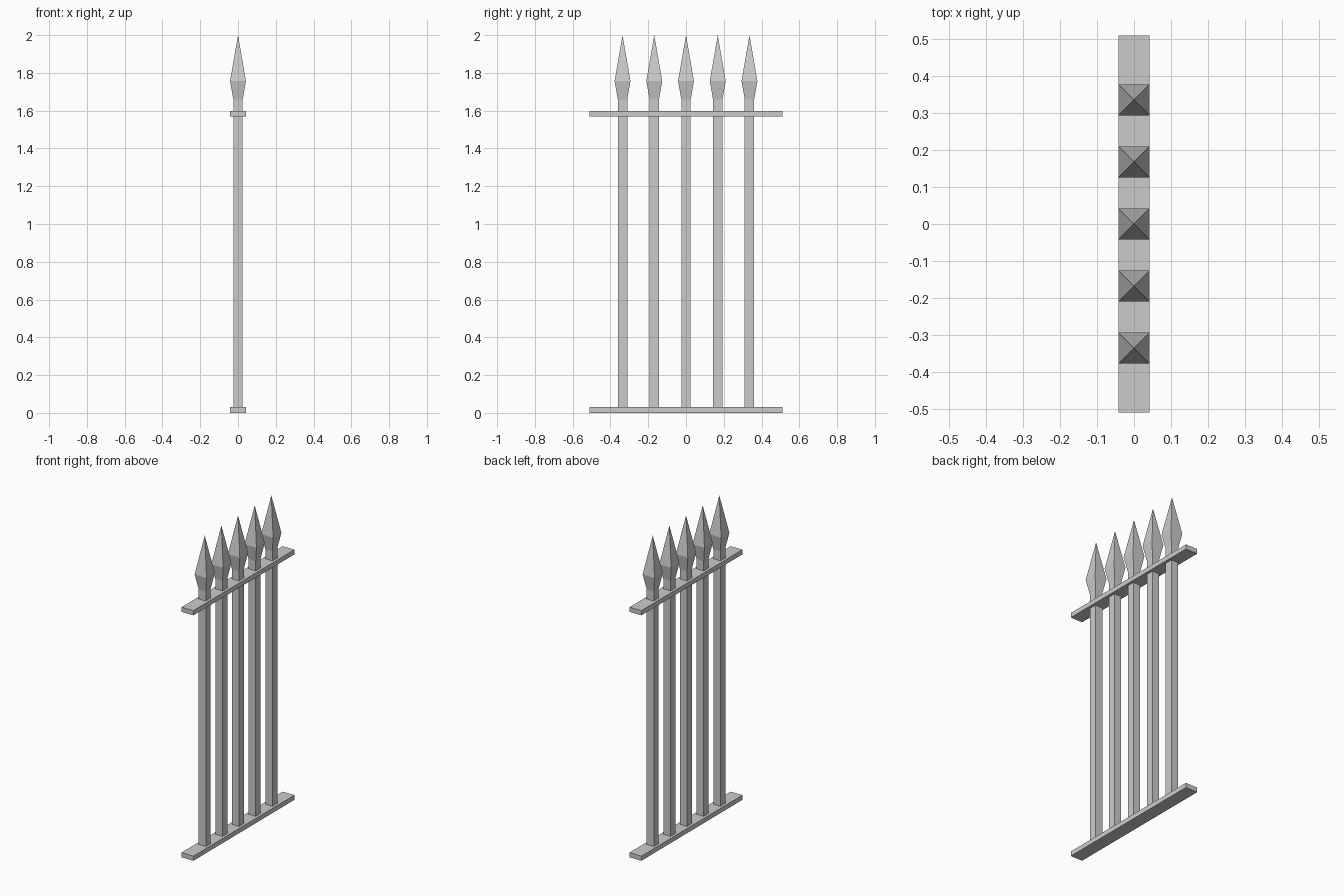
import bpy
import bmesh

cube = bpy.data.objects.get("Cube")
if cube:
    bpy.data.objects.remove(cube, do_unlink=True)

GREY = (0.6, 0.6, 0.6, 1.0)
iron = bpy.data.materials.new("grey_iron")
iron.use_nodes = True
iron.diffuse_color = GREY
iron.node_tree.nodes["Principled BSDF"].inputs["Base Color"].default_value = GREY


def square_loft(name, y, sections):
    """Solid through centred rectangles given as (z, half x, half y)."""
    bm = bmesh.new()
    rings = []
    for z, hx, hy in sections:
        if hx == 0:
            rings.append([bm.verts.new((0, 0, z))])
        else:
            rings.append([bm.verts.new((sx * hx, sy * hy, z))
                          for sx, sy in ((-1, -1), (1, -1), (1, 1), (-1, 1))])
    for low, high in zip(rings, rings[1:]):
        for i in range(4):
            j = (i + 1) % 4
            top = high if len(high) == 1 else [high[j], high[i]]
            bm.faces.new([low[i], low[j]] + top)
    bm.faces.new(rings[0][::-1])
    if len(rings[-1]) == 4:
        bm.faces.new(rings[-1])
    mesh = bpy.data.meshes.new(name)
    bm.to_mesh(mesh)
    bm.free()
    mesh.materials.append(iron)
    obj = bpy.data.objects.new(name, mesh)
    obj.location.y = y
    bpy.context.collection.objects.link(obj)
    return obj


BAR = 0.025
WIDE = 0.042
SPACING = 0.168

# Flat rails
for name, z in (("bottom_rail", 0.0), ("top_rail", 1.568)):
    square_loft(name, 0, [(z, WIDE, 0.51), (z + 0.03, WIDE, 0.51)])

# Square bars, each with a spearhead
for n in range(5):
    y = (n - 2) * SPACING
    square_loft(f"bar_{n + 1}", y, [(0.015, BAR, BAR), (1.66, BAR, BAR)])
    square_loft(f"spearhead_{n + 1}", y,
                [(1.66, BAR, BAR), (1.757, WIDE, WIDE), (2.0, 0, 0)])
